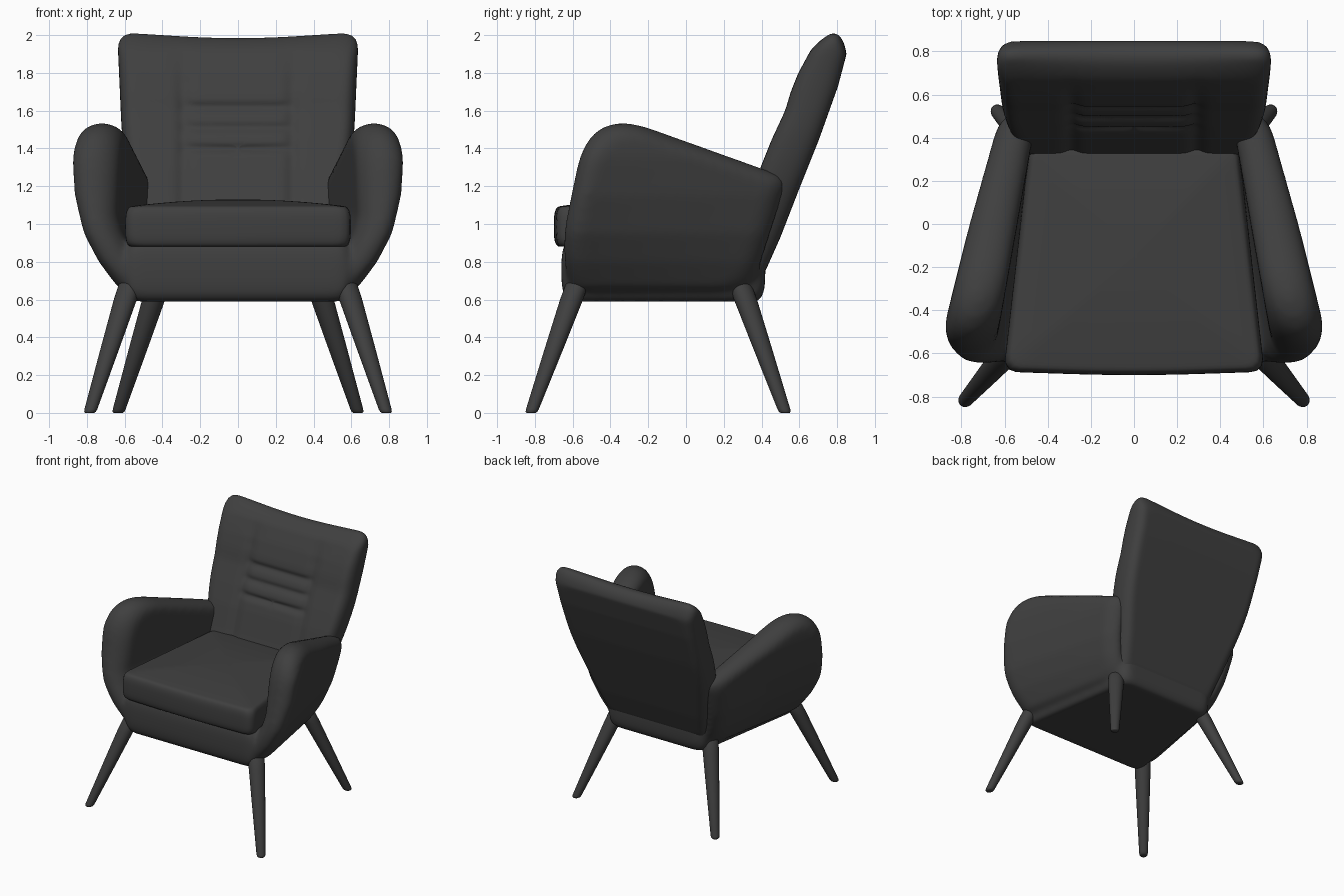
import bpy, bmesh, math
from mathutils import Vector

if "Cube" in bpy.data.objects:
    bpy.data.objects.remove(bpy.data.objects["Cube"])

dark = bpy.data.materials.new("charcoal")
dark.diffuse_color = (0.05, 0.05, 0.05, 1)
dark.use_nodes = True
dark.node_tree.nodes["Principled BSDF"].inputs["Base Color"].default_value = dark.diffuse_color


def interp(table, x):
    """Piecewise linear lookup in a list of (x, value)."""
    if x <= table[0][0]:
        return table[0][1]
    for (a, p), (b, q) in zip(table, table[1:]):
        if x <= b:
            return p + (q - p) * (x - a) / (b - a)
    return table[-1][1]


def outline(corners, n=128):
    """Closed polygon with rounded corners (x, y, radius), evenly resampled."""
    pts = []
    for i, (x, y, r) in enumerate(corners):
        p = Vector((x, y))
        prev = Vector(corners[i - 1][:2])
        nxt = Vector(corners[(i + 1) % len(corners)][:2])
        a, b = p + (prev - p).normalized() * r, p + (nxt - p).normalized() * r
        pts += [a * (1 - t) ** 2 + p * 2 * t * (1 - t) + b * t * t
                for t in (k / 10 for k in range(11))]
    pts.append(pts[0])
    dist = [0]
    for a, b in zip(pts, pts[1:]):
        dist.append(dist[-1] + max((b - a).length, 1e-6))
    tx = list(zip(dist, [p.x for p in pts]))
    ty = list(zip(dist, [p.y for p in pts]))
    return [(interp(tx, dist[-1] * k / n), interp(ty, dist[-1] * k / n)) for k in range(n)]


def finish(bm, name):
    bmesh.ops.recalc_face_normals(bm, faces=bm.faces)
    me = bpy.data.meshes.new(name)
    bm.to_mesh(me)
    bm.free()
    me.materials.append(dark)
    me.shade_smooth()
    ob = bpy.data.objects.new(name, me)
    bpy.context.collection.objects.link(ob)
    return ob


def loft(bm, rings):
    """Skin closed rings; the first and last are single points."""
    rows = [[bm.verts.new(p) for p in ring] for ring in rings]
    for a, b in zip(rows, rows[1:]):
        n = max(len(a), len(b))
        for i in range(n):
            j = (i + 1) % n
            if len(a) == 1:
                bm.faces.new((a[0], b[j], b[i]))
            elif len(b) == 1:
                bm.faces.new((a[i], a[j], b[0]))
            else:
                bm.faces.new((a[i], a[j], b[j], b[i]))


def pillow(bm, shape, centre, place, inset, power=1.0, inner=26):
    """Rounded slab: place(u, v, h, s) maps the outline plus height h (-1..1) to space."""
    half = [(k / inner * (1 - inset), 1.0) for k in range(inner)]
    for k in range(9):
        a = math.pi / 2 * (1 - k / 8)
        half.append((1 - inset + inset * abs(math.cos(a)) ** power, abs(math.sin(a)) ** power))
    steps = [(s, h) for s, h in half] + [(s, -h) for s, h in reversed(half[:-1])]
    cu, cv = centre
    rings = []
    for s, h in steps:
        ring = shape if s > 0 else [(cu, cv)]
        rings.append([place(cu + (u - cu) * s, cv + (v - cv) * s, h, s) for u, v in ring])
    loft(bm, rings)


# Shell: two bowed arms and the base, blended into one body
OUTER = [(0.58, 0.47), (0.62, 0.55), (0.66, 0.625), (0.8, 0.72), (0.95, 0.795), (1.15, 0.85),
         (1.35, 0.875), (1.53, 0.87)]
arm_shape = outline([(-0.60, 0.595, 0.08), (-0.67, 0.85, 0.2), (-0.51, 1.62, 0.34),
                     (0.54, 1.245, 0.06), (0.36, 0.68, 0.06), (0.25, 0.60, 0.1)])


def arm_place(side):
    def place(y, z, h, s):
        taper = 1 - 0.27 * (y + 0.45) / 0.95
        out = interp(OUTER, z)
        inn = min(0.62, out - 0.2)
        return (side * taper * ((out + inn) / 2 + h * (out - inn) / 2), y, z)
    return place


bm = bmesh.new()
for side in (1, -1):
    pillow(bm, arm_shape, (-0.08, 1.05), arm_place(side), 0.2)
base_shape = outline([(-0.61, -0.66, 0.08), (0.61, -0.66, 0.08), (0.44, 0.42, 0.08), (-0.44, 0.42, 0.08)])
pillow(bm, base_shape, (0, -0.1), lambda x, y, h, s: (x, y, 0.755 + 0.165 * h), 0.12, 0.7)
shell = finish(bm, "shell_with_arms")
rm = shell.modifiers.new("blend", 'REMESH')
rm.mode = 'VOXEL'
rm.voxel_size = 0.018
rm.use_smooth_shade = True
sm = shell.modifiers.new("soften", 'SMOOTH')
sm.factor = 0.5
sm.iterations = 10

# Backrest: leaning slab with stitched grooves on its front
FRONT = [(0.64, 0.16), (1.13, 0.34), (1.3, 0.395), (1.45, 0.455), (1.6, 0.525), (1.7, 0.555),
         (1.8, 0.595), (1.92, 0.66), (2.0, 0.73)]
REAR = [(0.64, 0.36), (0.75, 0.42), (0.93, 0.50), (1.2, 0.605), (1.45, 0.705), (1.73, 0.805),
        (1.9, 0.85), (2.0, 0.83)]


def back_place(x, z, h, s):
    f, r = interp(FRONT, z), interp(REAR, z)
    y = (f + r) / 2 - h * (r - f) / 2
    if h > 0.9:
        bump = lambda d, w: math.exp(-(d / w) ** 2)
        fade = min(1, max(0, (1.95 - z) / 0.2))
        y += 0.018 * bump(abs(x) - 0.29, 0.035) * fade
        if abs(x) < 0.32:
            mid = min(1, (0.32 - abs(x)) / 0.08)
            y += mid * sum(0.02 * bump(z - g, 0.022) for g in (1.62, 1.51, 1.40))
    return (x, y, z)


bm = bmesh.new()
back_shape = outline([(-0.64, 2.015, 0.09), (0, 1.975, 0.3), (0.64, 2.015, 0.09),
                      (0.61, 1.35, 0.2), (0.43, 0.64, 0.05), (-0.43, 0.64, 0.05), (-0.61, 1.35, 0.2)], 160)
pillow(bm, back_shape, (0, 1.4), back_place, 0.13, 0.85, 44)
back = finish(bm, "backrest")
sm = back.modifiers.new("soften", 'SMOOTH')
sm.iterations = 3

# Seat cushion: tapered, slightly crowned
bm = bmesh.new()
seat_shape = outline([(-0.605, -0.685, 0.07), (0, -0.705, 0.3), (0.605, -0.685, 0.07),
                      (0.485, 0.37, 0.05), (-0.485, 0.37, 0.05)])
pillow(bm, seat_shape, (0, -0.15),
       lambda x, y, h, s: (x, y, 0.985 + 0.105 * h + (0.04 * (1 - s * s) if h > 0 else 0)), 0.07, 0.65)
finish(bm, "seat_cushion")

# Legs: splayed, tapered, with softly rounded feet
for name, foot, top in (("front_leg", (0.785, -0.82), (0.565, -0.57)),
                        ("rear_leg", (0.635, 0.525), (0.415, 0.28))):
    for label, side in (("right", 1), ("left", -1)):
        rings = []
        for z, r in ((0, 0), (0, 0.024), (0.006, 0.031), (0.02, 0.034), (0.35, 0.05),
                     (0.60, 0.061), (0.68, 0.06), (0.72, 0.045), (0.73, 0)):
            t = z / 0.7
            cx, cy = (foot[i] + (top[i] - foot[i]) * t for i in (0, 1))
            n = 28 if r else 1
            rings.append([(side * (cx + r * math.cos(math.tau * k / n)),
                           cy + r * math.sin(math.tau * k / n), z) for k in range(n)])
        bm = bmesh.new()
        loft(bm, rings)
        finish(bm, f"{name}_{label}")
